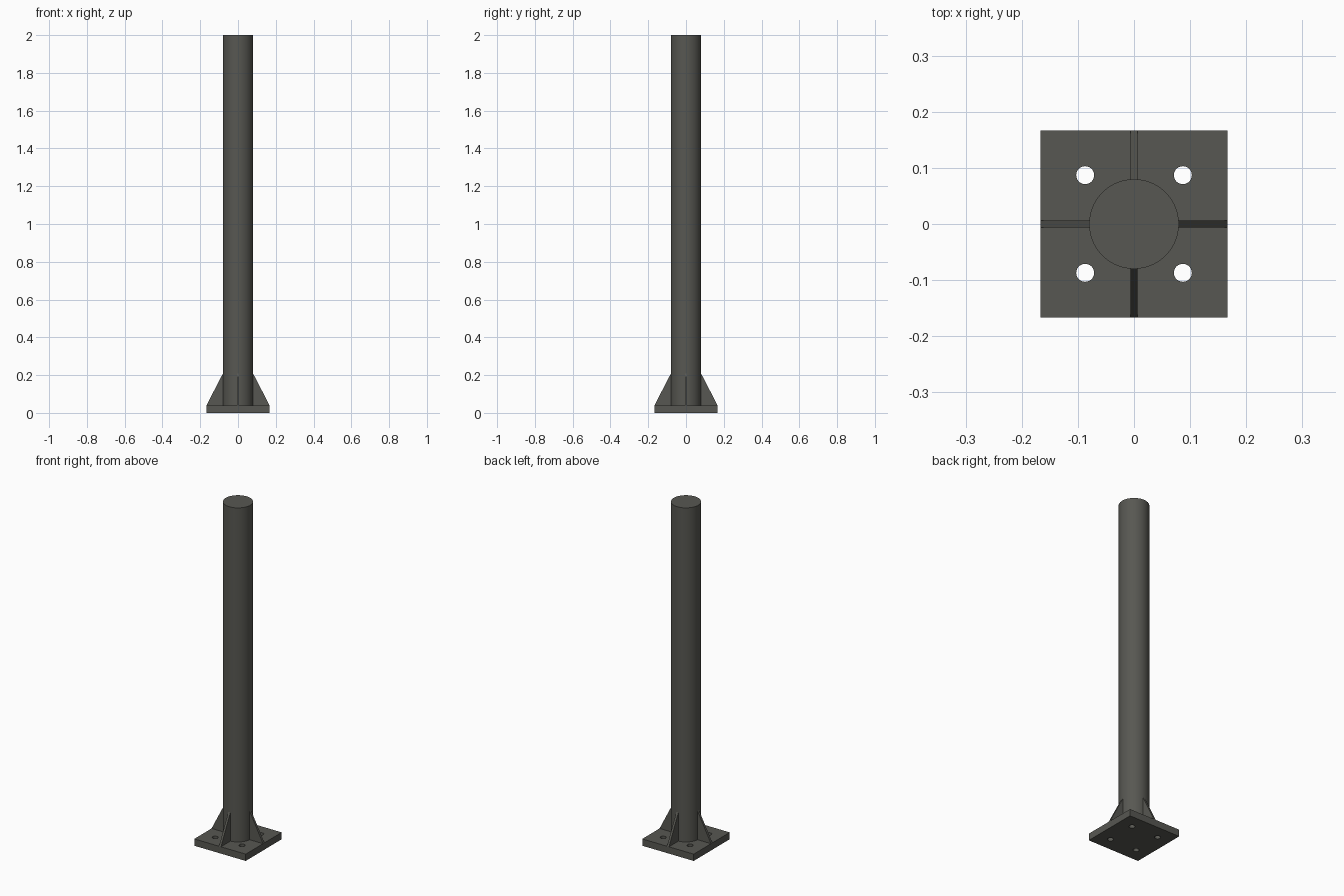
import bpy, bmesh, math
from mathutils import Matrix

if "Cube" in bpy.data.objects:
    bpy.data.objects.remove(bpy.data.objects["Cube"])

HALF, PLATE_TOP = 0.167, 0.04
POST_R, HEIGHT = 0.08, 2.0
HOLE_R, HOLE_POS = 0.016, 0.087
RIB_T, RIB_TOP = 0.013, 0.212

steel = bpy.data.materials.new("dark grey steel")
steel.diffuse_color = (0.096, 0.096, 0.084, 1)
steel.use_nodes = True
steel.node_tree.nodes["Principled BSDF"].inputs["Base Color"].default_value = steel.diffuse_color


def finish(name, bm):
    mesh = bpy.data.meshes.new(name)
    bmesh.ops.recalc_face_normals(bm, faces=bm.faces)
    bm.to_mesh(mesh)
    bm.free()
    mesh.materials.append(steel)
    ob = bpy.data.objects.new(name, mesh)
    bpy.context.collection.objects.link(ob)
    return ob


def add_cylinder(bm, r, z0, z1, x=0, y=0, sides=32):
    bmesh.ops.create_cone(bm, cap_ends=True, segments=sides, radius1=r, radius2=r,
                          depth=z1 - z0, matrix=Matrix.Translation((x, y, (z0 + z1) / 2)))


def select_only(ob):
    bpy.ops.object.select_all(action='DESELECT')
    ob.select_set(True)
    bpy.context.view_layer.objects.active = ob


# Base plate with four bolt holes
bm = bmesh.new()
bmesh.ops.create_cube(bm, size=1, matrix=Matrix.Translation((0, 0, PLATE_TOP / 2))
                      @ Matrix.Diagonal((2 * HALF, 2 * HALF, PLATE_TOP, 1)))
plate = finish("base_plate", bm)

bm = bmesh.new()
for sx in (-1, 1):
    for sy in (-1, 1):
        add_cylinder(bm, HOLE_R, -0.05, 0.1, sx * HOLE_POS, sy * HOLE_POS)
cutter = finish("bolt_hole_cutter", bm)
cutter.hide_render = True
mod = plate.modifiers.new("bolt_holes", 'BOOLEAN')
mod.operation = 'DIFFERENCE'
mod.solver = 'EXACT'
mod.object = cutter
select_only(plate)
bpy.ops.object.modifier_apply(modifier=mod.name)
bpy.data.objects.remove(cutter)
bpy.ops.object.shade_smooth_by_angle(angle=math.radians(30))

# Round post
bm = bmesh.new()
add_cylinder(bm, POST_R, PLATE_TOP, HEIGHT, sides=64)
post = finish("post", bm)
select_only(post)
bpy.ops.object.shade_smooth_by_angle(angle=math.radians(30))

# Four triangular gussets around the foot of the post
inner = POST_R - 0.002
for i, side in enumerate(("right", "back", "left", "front")):
    bm = bmesh.new()
    profile = [(inner, PLATE_TOP), (HALF, PLATE_TOP), (inner, RIB_TOP)]
    face = bm.faces.new([bm.verts.new((x, -RIB_T / 2, z)) for x, z in profile])
    ext = bmesh.ops.extrude_face_region(bm, geom=[face])
    bmesh.ops.translate(bm, vec=(0, RIB_T, 0),
                        verts=[v for v in ext["geom"] if isinstance(v, bmesh.types.BMVert)])
    bm.transform(Matrix.Rotation(i * math.pi / 2, 4, 'Z'))
    finish(side + "_gusset", bm)
